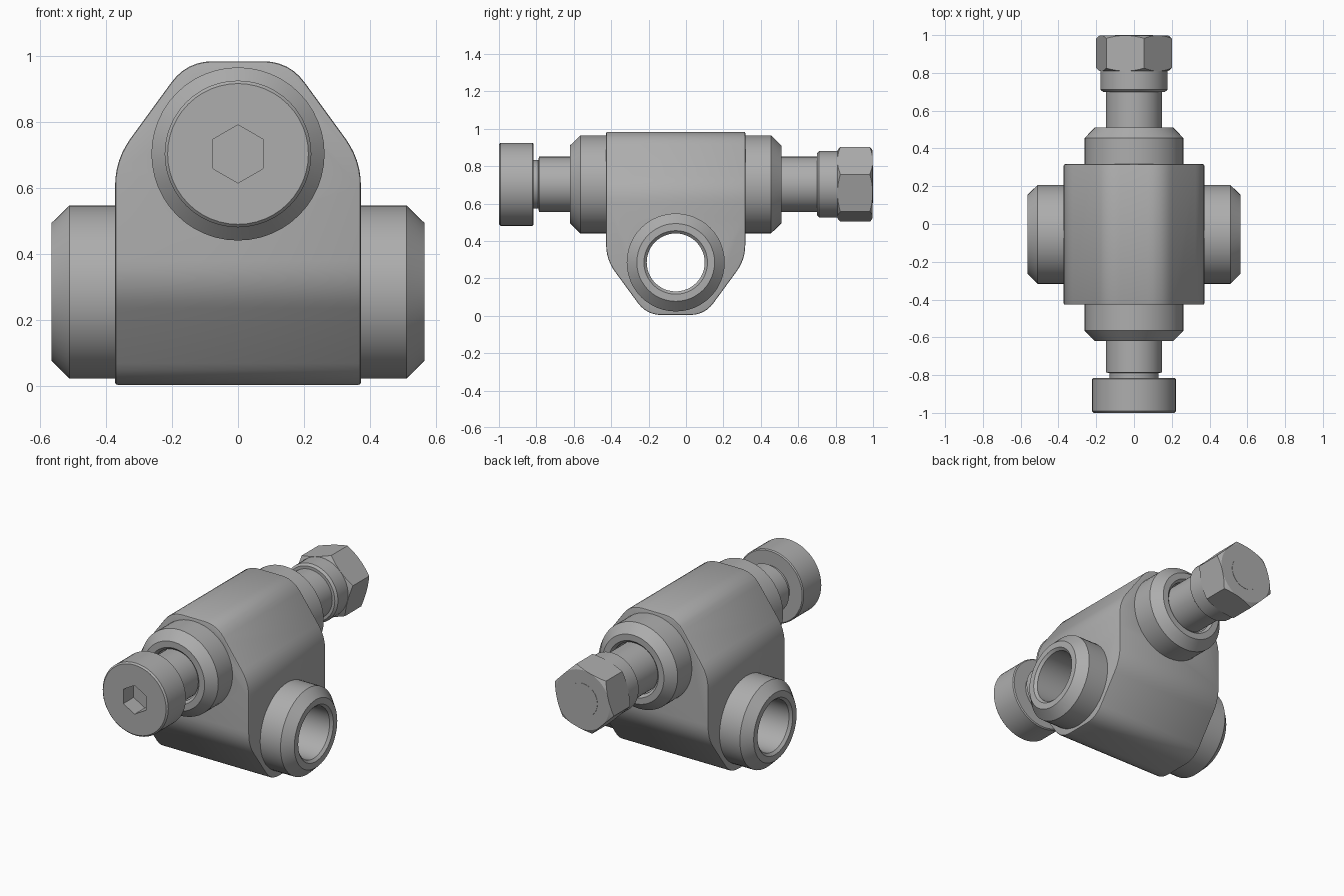
import bpy, bmesh
from math import pi, sin, cos, radians

cube = bpy.data.objects.get("Cube")
if cube:
    bpy.data.objects.remove(cube, do_unlink=True)

GREY = (0.42, 0.42, 0.42, 1)
steel = bpy.data.materials.new("steel grey")
steel.use_nodes = True
steel.diffuse_color = GREY
steel.node_tree.nodes["Principled BSDF"].inputs["Base Color"].default_value = GREY

MID_Y = -0.055     # cross tube centre
CROSS_Z = 0.285
BOLT_Z = 0.7025


def finish(name, bm):
    bmesh.ops.recalc_face_normals(bm, faces=bm.faces)
    mesh = bpy.data.meshes.new(name)
    bm.to_mesh(mesh)
    bm.free()
    mesh.materials.append(steel)
    obj = bpy.data.objects.new(name, mesh)
    bpy.context.collection.objects.link(obj)
    return obj


def lathe(name, profile, axis, ring=False, sides=48, turn=0):
    """Turn (radius, distance) points about the bolt (Y) or cross (X) axis."""
    bm = bmesh.new()
    loops = []
    for r, t in profile:
        loop = []
        for i in range(sides):
            a = turn + 2 * pi * i / sides
            u, v = r * cos(a), r * sin(a)
            co = (u, t, BOLT_Z + v) if axis == "Y" else (t, MID_Y + u, CROSS_Z + v)
            loop.append(bm.verts.new(co))
        loops.append(loop)
    pairs = list(zip(loops, loops[1:]))
    if ring:
        pairs.append((loops[-1], loops[0]))
    else:
        bm.faces.new(loops[0])
        bm.faces.new(loops[-1])
    for a, b in pairs:
        for i in range(sides):
            j = (i + 1) % sides
            bm.faces.new((a[i], a[j], b[j], b[i]))
    return finish(name, bm)


def prism(name, outline, place, half):
    """Extrude a 2D outline symmetrically by half."""
    bm = bmesh.new()
    ends = [[bm.verts.new(place(p, z, d)) for p, z in outline] for d in (-half, half)]
    for end in ends:
        bm.faces.new(end)
    n = len(outline)
    for i in range(n):
        j = (i + 1) % n
        bm.faces.new((ends[0][i], ends[0][j], ends[1][j], ends[1][i]))
    return finish(name, bm)


def round_corners(points, steps=6):
    """Replace each (p, z, cut) corner by a smooth arc starting cut away."""
    out = []
    for i, (x, z, cut) in enumerate(points):
        if not cut:
            out.append((x, z))
            continue
        ends = []
        for nx, nz, _ in (points[i - 1], points[(i + 1) % len(points)]):
            length = ((nx - x) ** 2 + (nz - z) ** 2) ** 0.5
            ends.append((x + (nx - x) * cut / length, z + (nz - z) * cut / length))
        (ax, az), (bx, bz) = ends
        for k in range(steps + 1):
            t = k / steps
            w = (1 - t) ** 2, 2 * t * (1 - t), t * t
            out.append((w[0] * ax + w[1] * x + w[2] * bx, w[0] * az + w[1] * z + w[2] * bz))
    return out


def apply_all(obj):
    bpy.context.view_layer.objects.active = obj
    for mod in list(obj.modifiers):
        bpy.ops.object.modifier_apply(modifier=mod.name)


def boolean(obj, cutter, operation):
    mod = obj.modifiers.new("cut", "BOOLEAN")
    mod.operation, mod.object, mod.solver = operation, cutter, "EXACT"
    apply_all(obj)
    bpy.data.objects.remove(cutter, do_unlink=True)


def smooth(obj, angle=28):
    bpy.ops.object.select_all(action="DESELECT")
    obj.select_set(True)
    bpy.context.view_layer.objects.active = obj
    bpy.ops.object.shade_smooth_by_angle(angle=radians(angle))


def mirrored(half):
    return half + [(-p, z, cut) for p, z, cut in reversed(half)]


# Body: the overlap of a front outline and a side outline
front = round_corners(mirrored([(0.372, -0.1, 0), (0.372, 0.685, 0.08), (0.155, 0.983, 0.08)]))
side = round_corners(mirrored([(0.372, 1.1, 0), (0.372, 0.30, 0.08), (0.155, 0.004, 0.08)]))
body = prism("body", front, lambda p, z, d: (p, MID_Y + d, z), 0.372)
boolean(body, prism("side_cutter", side, lambda p, z, d: (d, MID_Y + p, z), 0.6), "INTERSECT")
bevel = body.modifiers.new("edge", "BEVEL")
bevel.width, bevel.segments = 0.008, 2
bevel.limit_method, bevel.angle_limit = "ANGLE", radians(50)
apply_all(body)
boolean(body, lathe("bore_cutter", [(0.2, -1), (0.2, 1)], "Y"), "DIFFERENCE")
boolean(body, lathe("bore_cutter", [(0.2, -1), (0.2, 1)], "X"), "DIFFERENCE")
smooth(body)


# Chamfered tubes through the body
def tube(name, centre, half, axis):
    wall = [(0.155, half - 0.015), (0.17, half), (0.208, half), (0.262, half - 0.055)]
    profile = [(r, centre + t) for r, t in wall]
    profile += [(r, centre - t) for r, t in reversed(wall)]
    smooth(lathe(name, profile, axis, ring=True))


tube("bolt_tube", MID_Y, 0.565, "Y")
tube("cross_tube", 0, 0.565, "X")

# Bolt with a hexagonal socket in its head
bolt = lathe("bolt", [
    (0.213, -1), (0.222, -0.991), (0.222, -0.821), (0.216, -0.815),
    (0.13, -0.815), (0.13, -0.79), (0.148, -0.785), (0.148, 0.75)], "Y")
boolean(bolt, lathe("socket_cutter", [(0.088, -1.1), (0.088, -0.9)], "Y",
                    sides=6, turn=pi / 2), "DIFFERENCE")
smooth(bolt)

# Nut: round collar, chamfered hexagon and the bolt end showing flush
smooth(lathe("nut_collar", [(0.165, 0.70), (0.178, 0.712), (0.178, 0.83)], "Y"))
nut = lathe("nut", [(0.207, 0.81), (0.207, 0.998)], "Y", sides=6, turn=radians(15))
boolean(nut, lathe("nut_chamfer", [(0.18, 0.8), (0.18, 0.81), (0.212, 0.828),
                                   (0.212, 0.98), (0.18, 0.998), (0.18, 1.1)], "Y"), "INTERSECT")
smooth(nut, 20)
smooth(lathe("bolt_end", [(0.1, 0.99), (0.1, 1.0)], "Y"))
